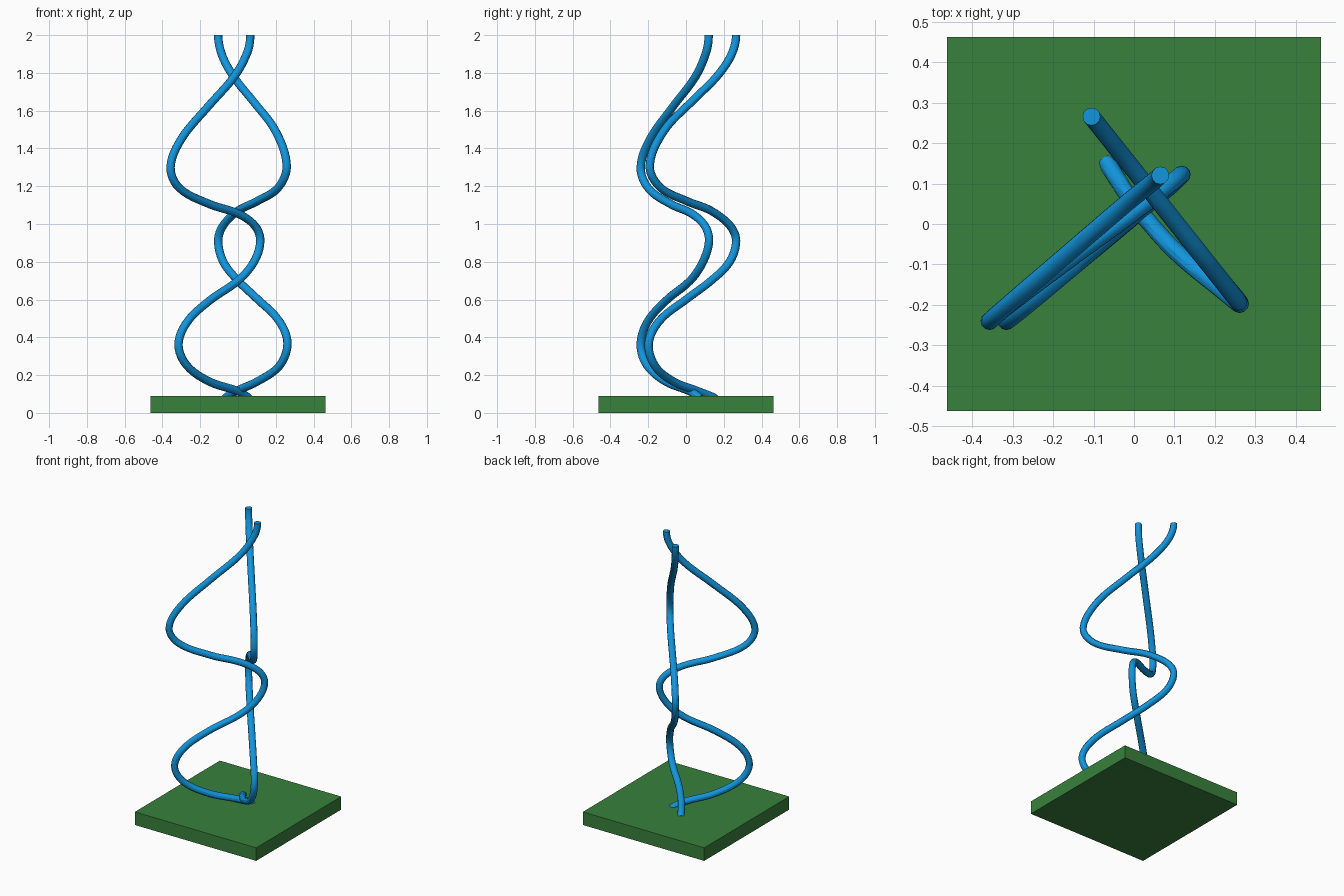
import bpy
from mathutils import Vector

if "Cube" in bpy.data.objects:
    bpy.data.objects.remove(bpy.data.objects["Cube"])


def material(name, rgb):
    m = bpy.data.materials.new(name)
    m.diffuse_color = (*rgb, 1)
    m.use_nodes = True
    m.node_tree.nodes["Principled BSDF"].inputs["Base Color"].default_value = m.diffuse_color
    return m


blue = material("bright blue", (0.006, 0.30, 0.72))
green = material("dark green", (0.04, 0.22, 0.045))

# square base plate
bpy.ops.mesh.primitive_cube_add(size=1, location=(0, 0, 0.045))
base = bpy.context.object
base.name = "base_plate"
base.scale = (0.924, 0.924, 0.09)
bpy.ops.object.transform_apply(location=False)
base.data.materials.append(green)


def strand(name, points):
    """Round tube through the points, from the top down, with a vertical start."""
    cu = bpy.data.curves.new(name, "CURVE")
    cu.dimensions = "3D"
    cu.bevel_depth = 0.022
    cu.bevel_resolution = 4
    cu.resolution_u = 6
    cu.use_fill_caps = True
    sp = cu.splines.new("BEZIER")
    sp.bezier_points.add(len(points) - 1)
    pts = [Vector(p) for p in points]
    for i, bp in enumerate(sp.bezier_points):
        p = pts[i]
        a, b = pts[max(i - 1, 0)], pts[min(i + 1, len(pts) - 1)]
        d = Vector((0, 0, -1)) if i == 0 else (b - a).normalized()
        bp.handle_left_type = bp.handle_right_type = "FREE"
        bp.co = p
        bp.handle_left = p - d * (p - a).length / 3
        bp.handle_right = p + d * (b - p).length / 3
    ob = bpy.data.objects.new(name, cu)
    bpy.context.collection.objects.link(ob)
    bpy.ops.object.select_all(action="DESELECT")
    ob.select_set(True)
    bpy.context.view_layer.objects.active = ob
    bpy.ops.object.convert(target="MESH")
    ob = bpy.context.object
    ob.data.materials.clear()
    ob.data.materials.append(blue)
    bpy.ops.object.shade_smooth_by_angle()


# strand swinging to the right: each swing lies in one upright plane
right = [(-.105, 2), (-.083, 1.89), (-.02, 1.775), (.08, 1.65), (.2, 1.49), (.258, 1.31),
         (.215, 1.195), (.1, 1.12), (0, 1.07), (-.08, .99), (-.105, .91), (-.078, .8),
         (0, .70), (.1, .605), (.215, .49), (.262, .37)]
right = [(x, 0.133 - 1.26 * x, z) for x, z in right]
right += [(.22, -.165, .25), (.1, -.065, .165), (0, .05, .12), (-.06, .14, .085), (-.07, .155, .075)]
strand("right_strand", right)

# strand swinging to the left
left = [(.065, .12, 2), (.05, .107, 1.91), (-.02, .05, 1.78), (-.16, -.07, 1.62),
        (-.3, -.19, 1.45), (-.357, -.24, 1.3), (-.31, -.2, 1.19), (-.15, -.08, 1.105),
        (0, .03, 1.055), (.09, .1, .99), (.118, .122, .91), (.085, .09, .8), (0, .022, .7),
        (-.15, -.105, .595), (-.27, -.205, .48), (-.315, -.24, .36), (-.27, -.205, .25),
        (-.15, -.105, .165), (0, .02, .115), (.05, .065, .085), (.06, .075, .075)]
strand("left_strand", left)
